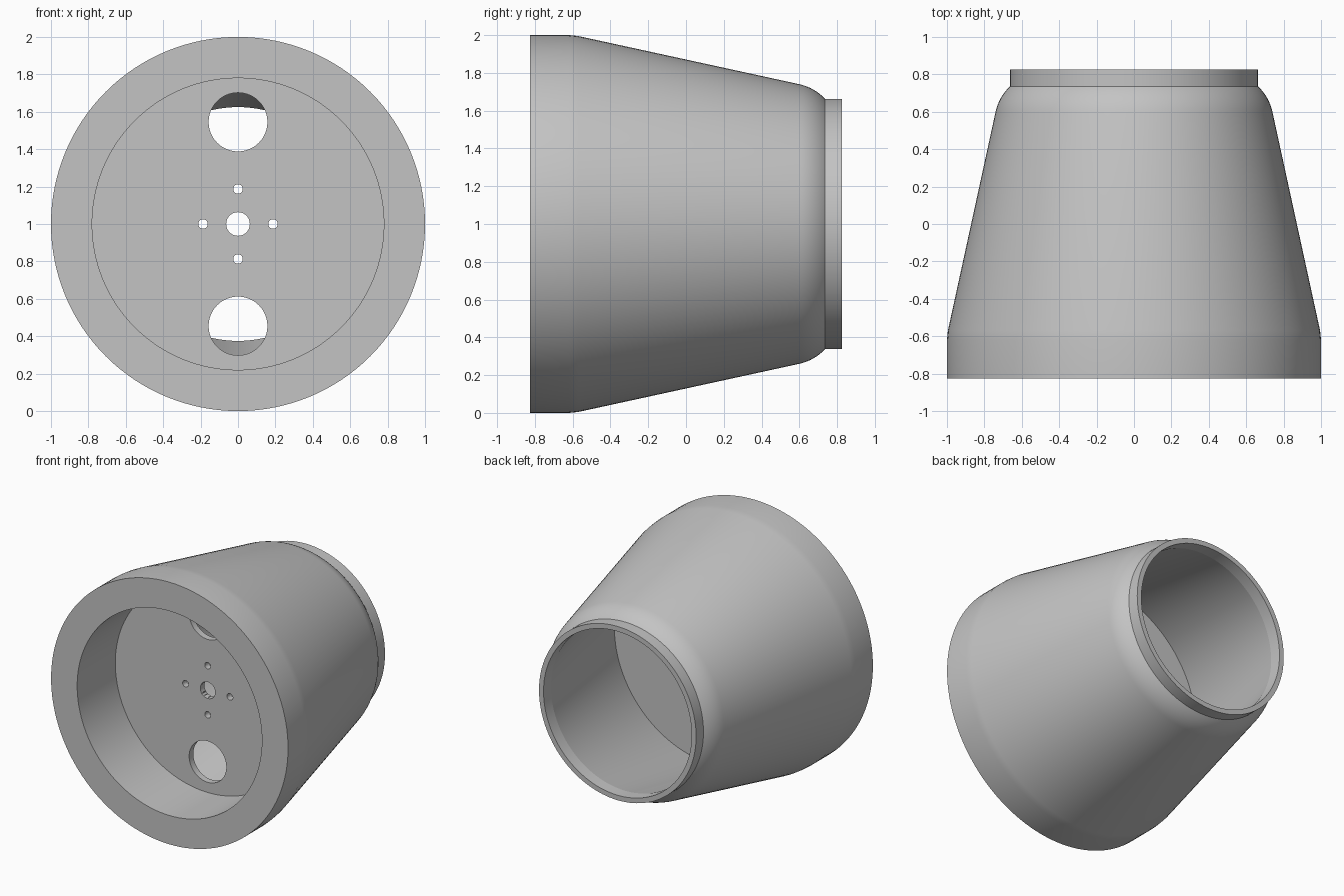
import bpy
import bmesh
import math
from mathutils import Matrix, Vector

cube = bpy.data.objects.get("Cube")
if cube:
    bpy.data.objects.remove(cube, do_unlink=True)

CENTRE_Z = 1.0
SEGMENTS = 128
DISC_FRONT, DISC_BACK = -0.365, -0.315

grey = bpy.data.materials.new("plain_grey")
grey.use_nodes = True
colour = (0.55, 0.55, 0.55, 1)
grey.diffuse_color = colour
grey.node_tree.nodes["Principled BSDF"].inputs["Base Color"].default_value = colour


def add_object(name, bm):
    mesh = bpy.data.meshes.new(name)
    bm.to_mesh(mesh)
    bm.free()
    obj = bpy.data.objects.new(name, mesh)
    bpy.context.collection.objects.link(obj)
    mesh.materials.append(grey)
    return obj


def lathe(name, profile):
    """Turn (y, radius) points around the horizontal axis."""
    bm = bmesh.new()
    verts = [bm.verts.new((r, y, CENTRE_Z)) for y, r in profile]
    edges = [bm.edges.new(pair) for pair in zip(verts, verts[1:])]
    bmesh.ops.spin(bm, geom=verts + edges, cent=(0, 0, CENTRE_Z), axis=(0, 1, 0),
                   angle=math.tau, steps=SEGMENTS, use_duplicate=False)
    bmesh.ops.remove_doubles(bm, verts=bm.verts, dist=1e-4)
    bmesh.ops.recalc_face_normals(bm, faces=bm.faces)
    return add_object(name, bm)


def cut_hole(target, x, z, radius):
    """Drill a round hole through the inner disc."""
    bm = bmesh.new()
    place = (Matrix.Translation(Vector((x, (DISC_FRONT + DISC_BACK) / 2, CENTRE_Z + z)))
             @ Matrix.Rotation(math.pi / 2, 4, "X"))
    bmesh.ops.create_cone(bm, cap_ends=True, segments=64, radius1=radius,
                          radius2=radius, depth=0.2, matrix=place)
    cutter = add_object("hole_cutter", bm)
    cutter.hide_render = True
    mod = target.modifiers.new("hole", "BOOLEAN")
    mod.operation = "DIFFERENCE"
    mod.solver = "EXACT"
    mod.object = cutter
    bpy.context.view_layer.objects.active = target
    bpy.ops.object.modifier_apply(modifier=mod.name)
    bpy.data.objects.remove(cutter, do_unlink=True)


# Rounded shoulder between the cone and the rear collar
start, end, bend = math.radians(12.3), math.radians(46), 0.264
shoulder = []
for i in range(9):
    a = start + (end - start) * i / 8
    shoulder.append((0.6 + bend * (math.sin(a) - math.sin(start)),
                     0.74 - bend * (math.cos(start) - math.cos(a))))

# Hollow housing: front recess, outer cone, collar, rear cavity
front_recess = [(DISC_FRONT, 0), (DISC_FRONT, 0.78), (-0.825, 0.78)]
outer_cone = [(-0.825, 1), (-0.62, 1), (-0.57, 0.995)]
collar = [(0.736, 0.663), (0.825, 0.663), (0.825, 0.625), (0.735, 0.625)]
rear_cavity = [(DISC_BACK, 0.825), (DISC_BACK, 0)]
housing = lathe("tapered_housing",
                front_recess + outer_cone + shoulder + collar + rear_cavity)

# Centre hole, four screw holes, two large openings
cut_hole(housing, 0, 0, 0.063)
for i in range(4):
    angle = i * math.pi / 2
    cut_hole(housing, 0.187 * math.cos(angle), 0.187 * math.sin(angle), 0.025)
for side in (-1, 1):
    cut_hole(housing, 0, side * 0.545, 0.157)

# Smooth walls with crisp rims
bpy.ops.object.select_all(action="DESELECT")
housing.select_set(True)
bpy.context.view_layer.objects.active = housing
bpy.ops.object.shade_smooth_by_angle(angle=math.radians(9))
